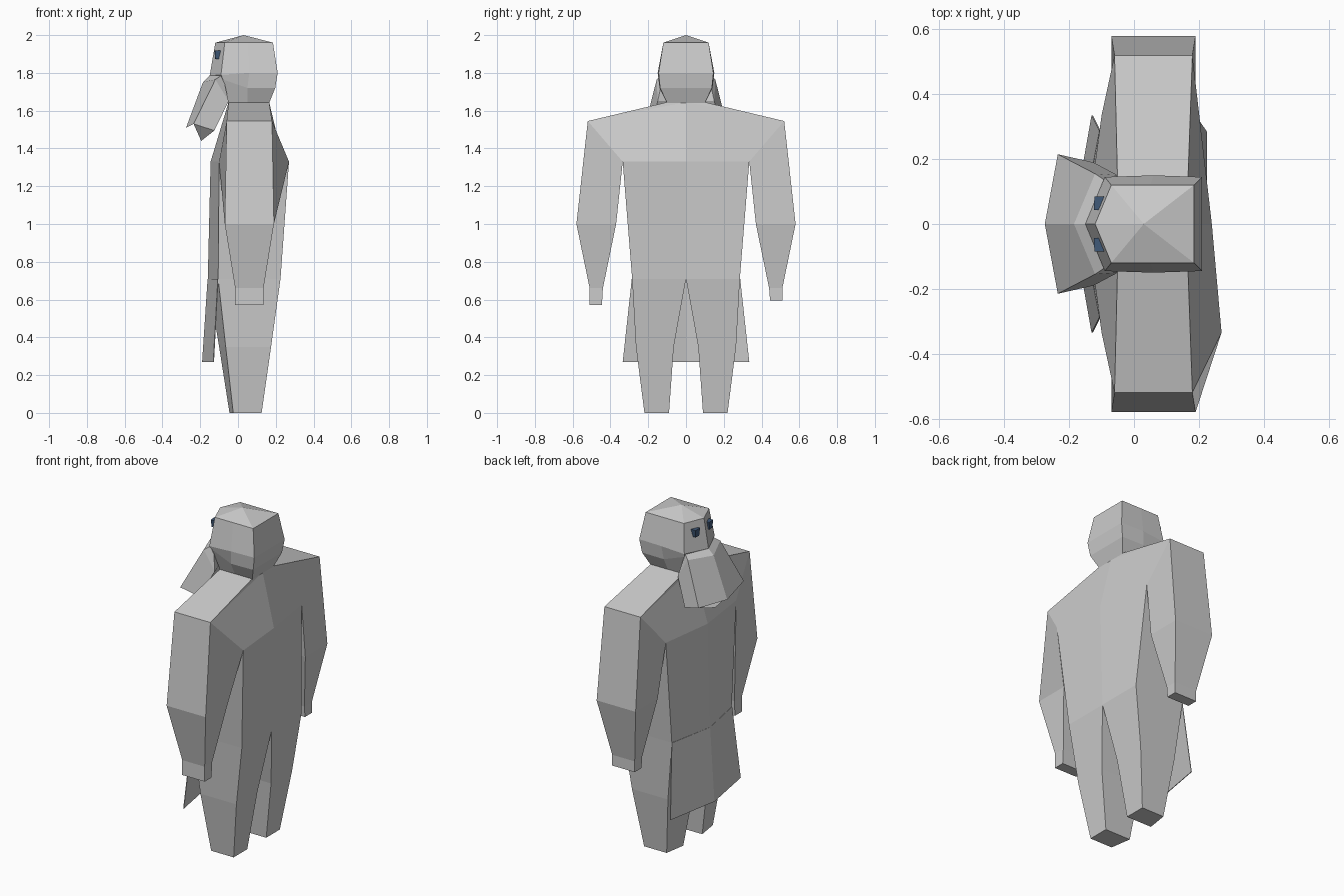
import bpy, bmesh

if "Cube" in bpy.data.objects:
    bpy.data.objects.remove(bpy.data.objects["Cube"])


def material(name, rgb):
    m = bpy.data.materials.new(name)
    m.diffuse_color = (*rgb, 1.0)
    m.use_nodes = True
    m.node_tree.nodes["Principled BSDF"].inputs["Base Color"].default_value = m.diffuse_color
    return m


GREY = material("stone_grey", (0.6, 0.6, 0.6))
BLUE = material("dark_blue", (0.05, 0.10, 0.19))


def finish(name, bm, mat):
    bmesh.ops.remove_doubles(bm, verts=bm.verts[:], dist=0.0005)
    bmesh.ops.recalc_face_normals(bm, faces=bm.faces[:])
    me = bpy.data.meshes.new(name)
    bm.to_mesh(me)
    bm.free()
    me.materials.append(mat)
    ob = bpy.data.objects.new(name, me)
    bpy.context.collection.objects.link(ob)
    return ob


def slab(name, halves, polys, mat):
    """Panel outline of (y, z, front x, back x), walled along its open edges."""
    bm = bmesh.new()
    for side, pts in halves:
        front = [bm.verts.new((xf, side * y, z)) for y, z, xf, xb in pts]
        back = [bm.verts.new((xb, side * y, z)) for y, z, xf, xb in pts]
        count = {}
        for poly in polys:
            bm.faces.new([front[i] for i in poly])
            bm.faces.new([back[i] for i in reversed(poly)])
            for a, b in zip(poly, poly[1:] + poly[:1]):
                count.setdefault(frozenset((a, b)), []).append((a, b))
        for pairs in count.values():
            a, b = pairs[0]
            on_centre = pts[a][0] == 0 and pts[b][0] == 0
            if len(pairs) == 1 and not on_centre:
                bm.faces.new((front[b], front[a], back[a], back[b]))
    return finish(name, bm, mat)


def loft(name, rings, mat, apex=None):
    """Skin mirrored half rings of (x, y, z), closing both ends."""
    bm = bmesh.new()
    loops = []
    for half in rings:
        full = half + [(x, -y, z) for x, y, z in reversed(half) if y > 0]
        loops.append([bm.verts.new(p) for p in full])
    n = len(loops[0])
    for r, s in zip(loops, loops[1:]):
        for i in range(n):
            j = (i + 1) % n
            bm.faces.new((r[i], r[j], s[j], s[i]))
    bm.faces.new(loops[-1])
    if apex:
        tip = bm.verts.new(apex)
        for i in range(n):
            bm.faces.new((loops[0][i], loops[0][(i + 1) % n], tip))
    else:
        bm.faces.new(loops[0])
    return finish(name, bm, mat)


# Body: torso, arms and legs as one walled outline, slightly uneven per side
def body_half(armpit_back, hand_z):
    return [
        (0, 1.645, -.05, .165),                 # 0 neck centre
        (.10, 1.645, -.05, .165),               # 1 neck side
        (.52, 1.545, -.06, .18),                # 2 shoulder
        (.58, 1.0, -.07, .19),                  # 3 outer elbow
        (.51, .66, -.015, .135),                # 4 outer wrist
        (.51, hand_z, -.015, .135),             # 5 outer hand
        (.445, hand_z, -.015, .135),            # 6 inner hand
        (.44, .66, -.015, .135),                # 7 inner wrist
        (.37, 1.0, -.07, .19),                  # 8 inner elbow
        (.335, 1.33, -.10, armpit_back),        # 9 armpit
        (0, 1.33, -.145, .24),                  # 10 chest centre
        (.285, .71, -.105, .225),               # 11 hip
        (0, .71, -.16, .225),                   # 12 crotch
        (.265, .35, -.065, .175),               # 13 outer knee
        (.22, 0, -.025, .125),                  # 14 outer foot
        (.09, 0, -.045, .125),                  # 15 inner foot
        (.065, .35, -.10, .175),                # 16 inner knee
    ]


slab("body", [(1, body_half(.19, .595)), (-1, body_half(.27, .57))],
     [[0, 1, 2], [0, 2, 9, 10], [2, 3, 8, 9], [3, 4, 7, 8], [4, 5, 6, 7],
      [10, 9, 11, 12], [12, 11, 13, 16], [16, 13, 14, 15]], GREY)

# Robe front hanging from the hips
robe = [(0, .71, -.161, -.157), (.287, .71, -.107, -.103),
        (.335, .27, -.131, -.127), (0, .27, -.19, -.186)]
slab("robe_front", [(1, robe), (-1, robe)], [[0, 1, 2, 3]], GREY)

# Head: crown, brow, cheek, jaw and neck rings
loft("head", [
    [(-.12, 0, 1.96), (-.07, .12, 1.96), (.05, .12, 1.96), (.185, .12, 1.96)],
    [(-.15, 0, 1.785), (-.09, .145, 1.79), (.06, .15, 1.80), (.21, .145, 1.80)],
    [(-.11, 0, 1.76), (-.08, .13, 1.765), (.05, .14, 1.72), (.197, .137, 1.72)],
    [(-.05, 0, 1.64), (-.05, .10, 1.64), (.05, .10, 1.64), (.165, .10, 1.64)],
], GREY, apex=(.03, 0, 2.0))

# Beard flaring forward and down
loft("beard", [
    [(-.15, 0, 1.785), (-.09, .135, 1.785), (-.07, .13, 1.74), (-.10, 0, 1.74)],
    [(-.185, 0, 1.752), (-.12, .155, 1.765), (-.05, .15, 1.65), (-.10, 0, 1.65)],
    [(-.275, 0, 1.51), (-.235, .215, 1.53), (-.125, .19, 1.495), (-.195, 0, 1.44)],
], GREY)

# Eyes: small tapered blocks set in the face
eye = [(.043, 1.918, -.124, -.085), (.085, 1.918, -.122, -.07),
       (.079, 1.873, -.120, -.07), (.049, 1.873, -.122, -.085)]
for name, side in (("right_eye", 1), ("left_eye", -1)):
    slab(name, [(side, eye)], [[0, 1, 2, 3]], BLUE)
